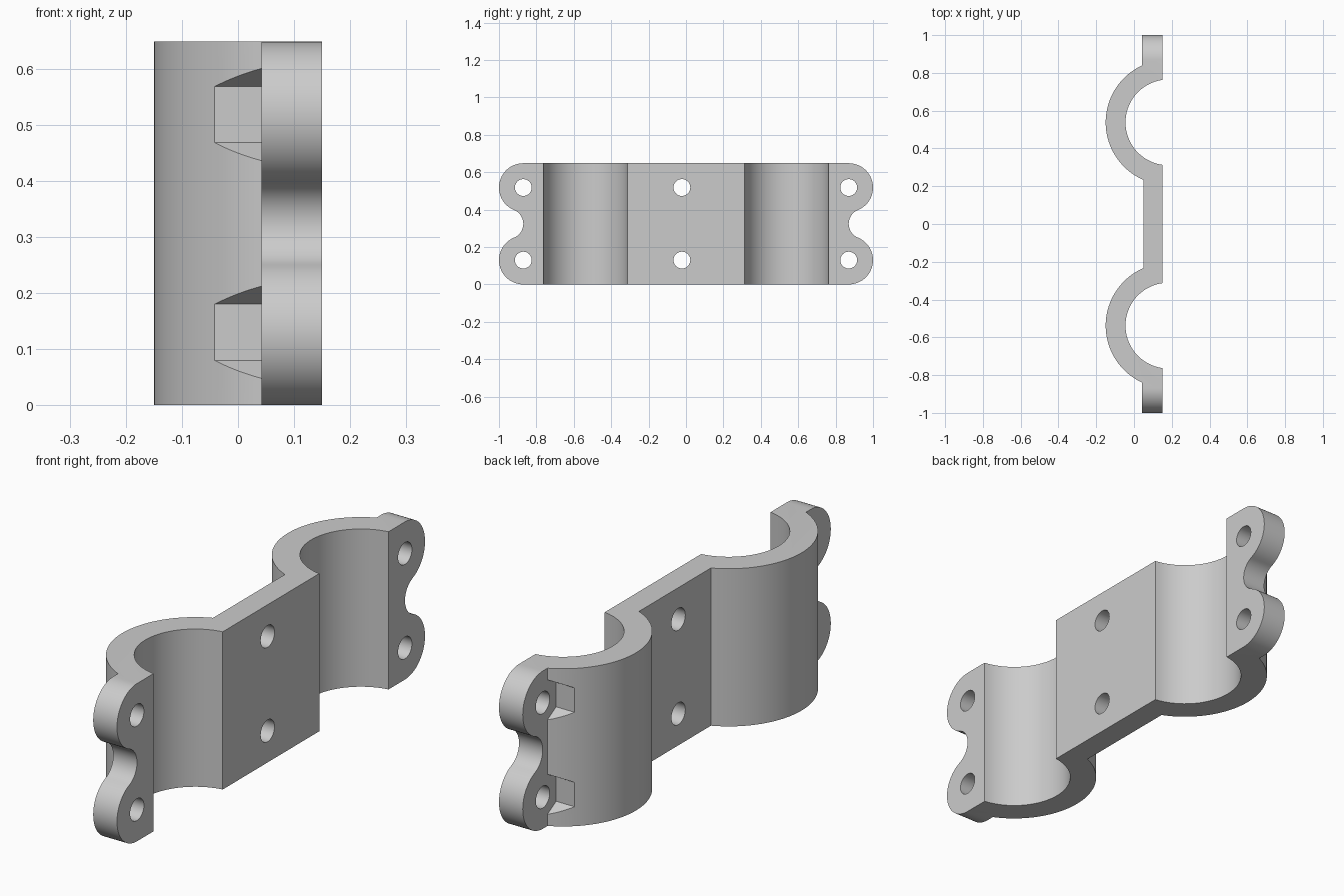
import bpy
import bmesh
from math import acos, atan2, cos, sin, pi, sqrt

cube = bpy.data.objects.get("Cube")
if cube:
    bpy.data.objects.remove(cube, do_unlink=True)

HEIGHT = 0.648
BACK, EAR_FRONT, PLATE_FRONT = 0.15, 0.042, 0.05
RING_X, RING_Y, R_IN, R_OUT = 0.182, 0.538, 0.227, 0.332
EAR_Y, EAR_R, BOLT_R, NUT_R = 0.87, 0.13, 0.045, 0.1
BOLT_Z = (EAR_R, HEIGHT - EAR_R)


def arc(cx, cy, r, a, b, n):
    return [(cx + r * cos(a + (b - a) * i / n), cy + r * sin(a + (b - a) * i / n))
            for i in range(n + 1)]


def prism(name, points, place, low, high):
    """Extrude a closed 2D outline from low to high."""
    bm = bmesh.new()
    a = [bm.verts.new(place(p, low)) for p in points]
    b = [bm.verts.new(place(p, high)) for p in points]
    bm.faces.new(a)
    bm.faces.new(b)
    for i in range(len(a)):
        j = (i + 1) % len(a)
        bm.faces.new((a[i], a[j], b[j], b[i]))
    bmesh.ops.recalc_face_normals(bm, faces=bm.faces)
    mesh = bpy.data.meshes.new(name)
    bm.to_mesh(mesh)
    bm.free()
    obj = bpy.data.objects.new(name, mesh)
    bpy.context.collection.objects.link(obj)
    return obj


def along_z(p, t):
    return (p[0], p[1], t)


def along_x(p, t):
    return (t, p[0], p[1])


def carve(target, cutter, operation):
    cutter.hide_render = True
    mod = target.modifiers.new("carve", 'BOOLEAN')
    mod.operation = operation
    mod.solver = 'EXACT'
    mod.object = cutter
    bpy.context.view_layer.objects.active = target
    bpy.ops.object.modifier_apply(modifier=mod.name)
    bpy.data.objects.remove(cutter, do_unlink=True)


# Plan profile: centre plate, two half rings, two end flanges
start = pi + acos((RING_X - PLATE_FRONT) / R_OUT)
end = pi - acos((RING_X - EAR_FRONT) / R_OUT)
inner = acos((RING_X - BACK) / R_IN)
half = arc(RING_X, RING_Y, R_OUT, start, end, 48)
half += [(EAR_FRONT, 1.1), (BACK, 1.1)]
half += arc(RING_X, RING_Y, R_IN, pi - inner, pi + inner, 48)
profile = half + [(x, -y) for x, y in reversed(half)]
bracket = prism("clamp_bracket", profile, along_z, -0.1, HEIGHT + 0.1)

# Side outline: paired round ears joined by a tangent notch
mid = HEIGHT / 2
d = mid - EAR_R
notch = (d * d - EAR_R ** 2) / (2 * EAR_R)
tilt = atan2(d, notch)
edge = arc(EAR_Y, BOLT_Z[0], EAR_R, -pi / 2, tilt, 28)
edge += arc(EAR_Y + notch, mid, notch, pi + tilt, pi - tilt, 24)[1:-1]
edge += arc(EAR_Y, BOLT_Z[1], EAR_R, -tilt, pi / 2, 28)
outline = edge + [(-y, z) for y, z in reversed(edge)]
carve(bracket, prism("ear_outline", outline, along_x, -0.3, 0.3), 'INTERSECT')

# Hexagonal nut pockets and bolt holes
for z in BOLT_Z:
    for y in (-EAR_Y, EAR_Y):
        hexagon = arc(y, z, NUT_R, pi / 2, pi * 5 / 2, 6)[:-1]
        carve(bracket, prism("nut_pocket", hexagon, along_x, -0.3, EAR_FRONT), 'DIFFERENCE')
    for y in (-EAR_Y, -0.022, EAR_Y):
        circle = arc(y, z, BOLT_R, 0, 2 * pi, 32)[:-1]
        carve(bracket, prism("bolt_hole", circle, along_x, -0.3, 0.3), 'DIFFERENCE')

# Plain grey finish with sharp edges kept
grey = bpy.data.materials.new("light_grey")
grey.use_nodes = True
colour = (0.6, 0.6, 0.6, 1)
grey.diffuse_color = colour
grey.node_tree.nodes["Principled BSDF"].inputs["Base Color"].default_value = colour
bracket.data.materials.clear()
bracket.data.materials.append(grey)
for face in bracket.data.polygons:
    face.material_index = 0

bpy.ops.object.select_all(action='DESELECT')
bracket.select_set(True)
bpy.context.view_layer.objects.active = bracket
bpy.ops.object.shade_smooth_by_angle(angle=pi / 6)
